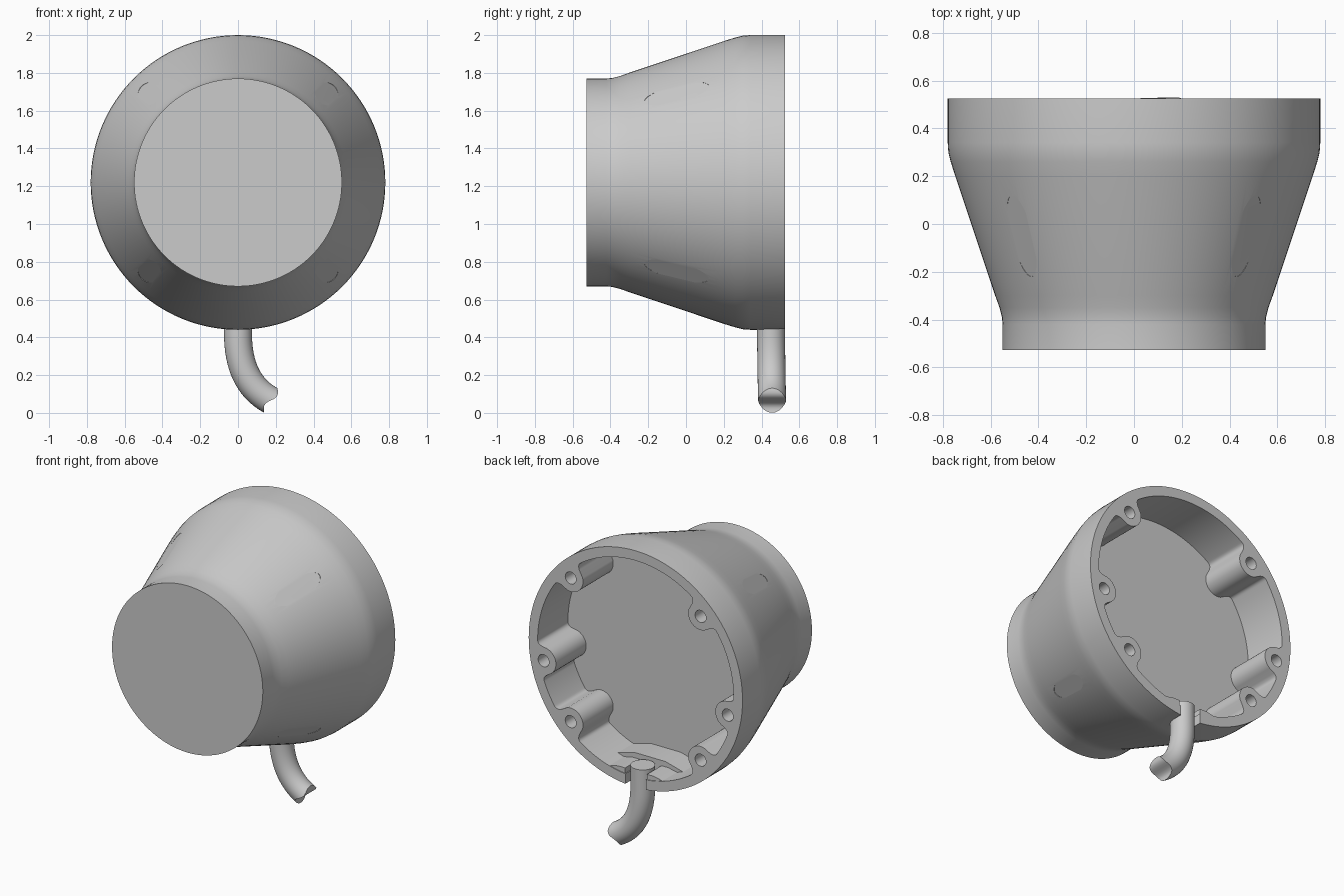
import bpy, bmesh, math
from mathutils import Vector

if "Cube" in bpy.data.objects:
    bpy.data.objects.remove(bpy.data.objects["Cube"])

CZ = 1.22            # height of the housing axis
BACK, FLOOR = 0.525, 0.21
BOSS_R = 0.09
# screw bosses: angle and distance from the axis
BOSSES = [(math.radians(a), c) for a, c in
          ((45, 0.67), (135, 0.67), (225, 0.67), (315, 0.67), (-10.5, 0.683), (190.5, 0.683))]

grey = bpy.data.materials.new("plain grey")
grey.diffuse_color = (0.6, 0.6, 0.6, 1)
grey.use_nodes = True
grey.node_tree.nodes["Principled BSDF"].inputs["Base Color"].default_value = grey.diffuse_color


def make(name, bm, angle=30):
    bmesh.ops.recalc_face_normals(bm, faces=bm.faces)
    me = bpy.data.meshes.new(name)
    bm.to_mesh(me)
    bm.free()
    me.materials.append(grey)
    ob = bpy.data.objects.new(name, me)
    bpy.context.collection.objects.link(ob)
    smooth(ob, angle)
    return ob


def smooth(ob, angle=30):
    bpy.ops.object.select_all(action='DESELECT')
    ob.select_set(True)
    bpy.context.view_layer.objects.active = ob
    bpy.ops.object.shade_smooth_by_angle(angle=math.radians(angle))


def loft(rings):
    """Skin a list of closed rings and cap both ends."""
    bm = bmesh.new()
    vs = [[bm.verts.new(p) for p in ring] for ring in rings]
    n = len(vs[0])
    for a, b in zip(vs, vs[1:]):
        for i in range(n):
            bm.faces.new((a[i], a[(i + 1) % n], b[(i + 1) % n], b[i]))
    bm.faces.new(vs[0])
    bm.faces.new(vs[-1])
    return bm


def prism(outline, y0, y1):
    """Extrude an outline (x, height above axis) along y."""
    return loft([[(x, y, CZ + z) for x, z in outline] for y in (y0, y1)])


def circle(cx, cz, r, n=24):
    return [(cx + r * math.cos(2 * math.pi * i / n),
             cz + r * math.sin(2 * math.pi * i / n)) for i in range(n)]


def cut(ob, bm):
    cutter = make("cutter", bm)
    cutter.hide_render = True
    mod = ob.modifiers.new("cut", 'BOOLEAN')
    mod.operation, mod.solver, mod.object = 'DIFFERENCE', 'EXACT', cutter
    bpy.context.view_layer.objects.active = ob
    bpy.ops.object.modifier_apply(modifier=mod.name)
    bpy.data.objects.remove(cutter, do_unlink=True)


def cavity_radius(t):
    """Wall radius of the cavity, pushed inward by each screw boss."""
    r = 0.715
    for b, c in BOSSES:
        edge = math.asin(BOSS_R / c)
        d = abs((t - b + math.pi) % (2 * math.pi) - math.pi)
        if d < edge:
            r = min(r, c * math.cos(d) - math.sqrt(BOSS_R ** 2 - (c * math.sin(d)) ** 2))
        elif d < edge + 0.05:        # small fillet into the wall
            k = 1 - (d - edge) / 0.05
            r = min(r, 0.715 - 0.05 * (1 - math.sqrt(1 - k * k)))
    return r


# housing: turned body with straight collar, cone and straight rim
profile = [(0.55, -0.527), (0.55, -0.42), (0.553, -0.39), (0.563, -0.35),
           (0.581, -0.30), (0.75, 0.205), (0.767, 0.26), (0.777, 0.30),
           (0.78, 0.34), (0.78, BACK)]
housing = make("housing", loft([[(x, y, CZ + z) for x, z in circle(0, 0, r, 128)]
                                for r, y in profile]))

# back cavity with bosses, screw holes and cable slot
N = 480
outline = []
for i in range(N):
    t = 2 * math.pi * (i + 0.5) / N
    r = cavity_radius(t)
    outline.append((r * math.cos(t), r * math.sin(t)))
cut(housing, prism(outline, FLOOR, 0.7))
for b, c in BOSSES:
    cut(housing, prism(circle(c * math.cos(b), c * math.sin(b), 0.04), 0.30, 0.7))
cut(housing, prism([(-0.075, -0.9), (0.075, -0.9), (0.075, -0.65), (-0.075, -0.65)], 0.45, 0.7))

# faint flat ovals shaved into the cone, in line with the corner bosses
slope = math.atan(0.335)
yax = Vector((0, 1, 0))
for b, c in BOSSES[:4]:
    radial = Vector((math.cos(b), 0, math.sin(b)))
    normal = radial * math.cos(slope) - yax * math.sin(slope)
    along = yax * math.cos(slope) + radial * math.sin(slope)
    side = normal.cross(along)
    centre = Vector((0, -0.05, CZ)) + radial * 0.665
    cut(housing, loft([[centre + normal * h + along * u * 0.18 + side * v * 0.065
                        for u, v in circle(0, 0, 1, 40)] for h in (-0.0025, 0.05)]))
smooth(housing)

# cable rest: low pad on the cavity floor and a wedge on each side of the slot
make("cable_rest", prism([(-0.24, -0.675), (-0.11, -0.64), (0.11, -0.64), (0.24, -0.675),
                          (0.22, -0.70), (0, -0.73), (-0.22, -0.70)], FLOOR - 0.005, 0.37))
for s, label in ((-1, "left"), (1, "right")):
    make("slot_wedge_" + label, prism([(s * 0.08, -0.735), (s * 0.08, -0.675),
                                       (s * 0.13, -0.675), (s * 0.2, -0.69),
                                       (s * 0.2, -0.72)], 0.3, BACK - 0.005))

# cable: straight drop, then a bend to the right with a wavy broken end
R = 0.074
p = [Vector(q) for q in ((0, 0.45, 0.42), (0, 0.452, 0.25), (0.055, 0.454, 0.13), (0.174, 0.456, 0.066))]
path = [(Vector((0, 0.45, 0.56)), Vector((0, 0, -1)))]
for i in range(17):
    t = i / 16
    s = 1 - t
    pos = s**3 * p[0] + 3 * s * s * t * p[1] + 3 * s * t * t * p[2] + t**3 * p[3]
    tan = s * s * (p[1] - p[0]) + 2 * s * t * (p[2] - p[1]) + t * t * (p[3] - p[2])
    path.append((pos, tan.normalized()))
rings = []
for k, (pos, tan) in enumerate(path):
    side = yax.cross(tan).normalized()
    ring = []
    for u, v in circle(0, 0, 1, 32):
        wave = -0.018 * math.sin(math.pi * u) if k == len(path) - 1 else 0
        ring.append(pos + side * u * R + yax * v * R + tan * wave)
    rings.append(ring)
bm = loft(rings)
# split the wavy end into strips so it follows the wave
bm.faces.ensure_lookup_table()
end = bm.faces[-1]
ev = list(end.verts)
bmesh.ops.delete(bm, geom=[end], context='FACES_ONLY')
n = len(ev)
for i in range(n // 2):
    a, b, c, d = ev[i], ev[i + 1], ev[(n - i - 1) % n], ev[(n - i) % n]
    bm.faces.new([a, b, c] if i == 0 else ([a, b, d] if b == c else [a, b, c, d]))
make("cable", bm, 40)
